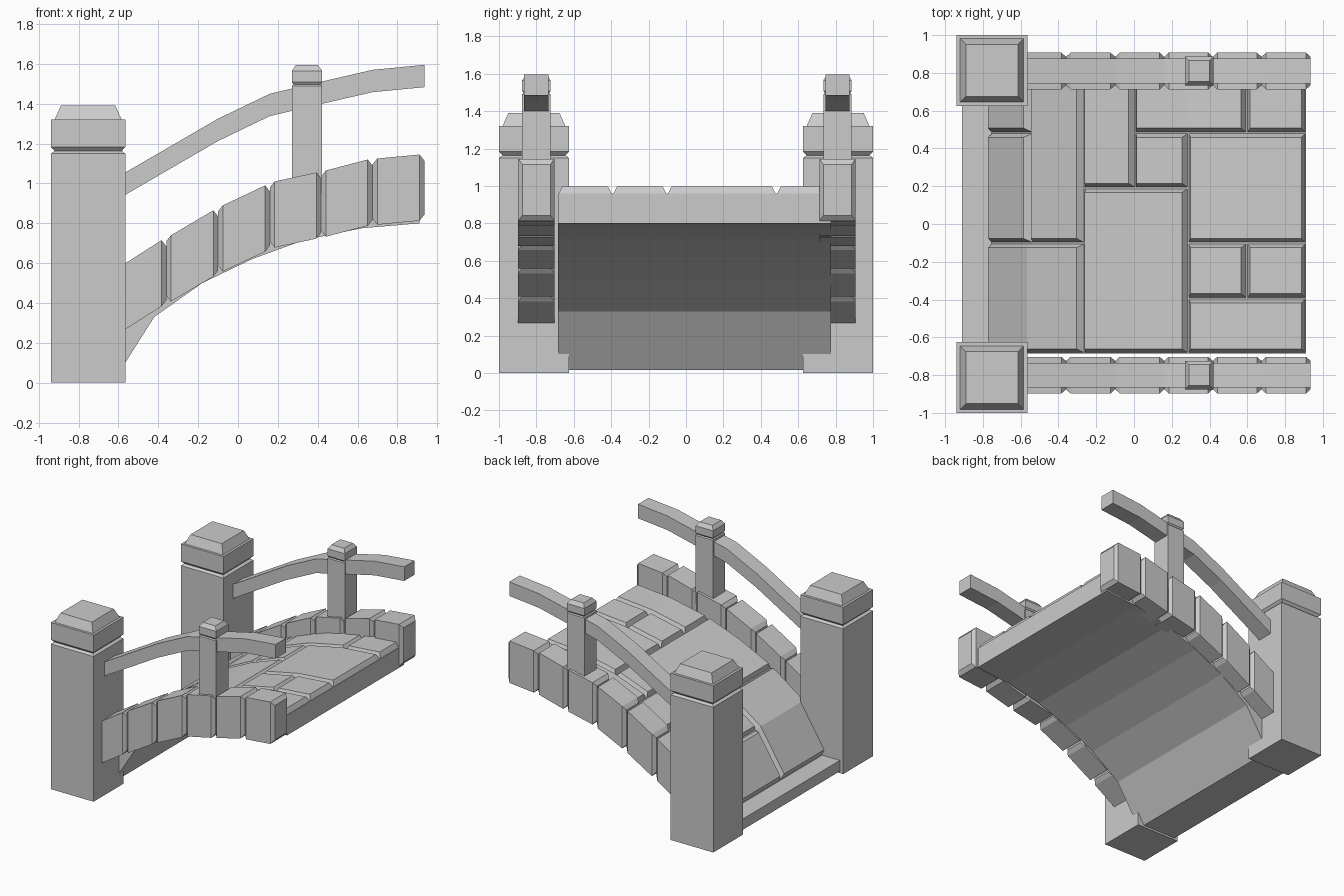
import bpy, bmesh
from mathutils import Vector

if "Cube" in bpy.data.objects:
    bpy.data.objects.remove(bpy.data.objects["Cube"])


def loft(name, rings):
    """Join matching rings of points into a closed solid."""
    bm = bmesh.new()
    vs = [[bm.verts.new(p) for p in r] for r in rings]
    n = len(rings[0])
    for a, b in zip(vs, vs[1:]):
        for i in range(n):
            j = (i + 1) % n
            bm.faces.new((a[i], a[j], b[j], b[i]))
    bm.faces.new(vs[0][::-1])
    bm.faces.new(vs[-1])
    bmesh.ops.recalc_face_normals(bm, faces=bm.faces[:])
    me = bpy.data.meshes.new(name)
    bm.to_mesh(me)
    bm.free()
    ob = bpy.data.objects.new(name, me)
    bpy.context.collection.objects.link(ob)
    return ob


def square_post(name, x, y, levels):
    """Square column from (half width, z) levels."""
    loft(name, [[(x + sx * r, y + sy * r, z)
                 for sx, sy in ((-1, -1), (1, -1), (1, 1), (-1, 1))]
                for r, z in levels])


def bar_ring(x, y, hw, z0, z1):
    return [(x, y - hw, z0), (x, y + hw, z0), (x, y + hw, z1), (x, y - hw, z1)]


# Arch underside; the deck is an offset of this line
ARCH = [Vector(p) for p in ((-.62, .015), (-.42, .33), (-.18, .50), (.07, .62),
                            (.33, .715), (.62, .775), (.91, .80))]


def arch_point(i, h):
    """Mitred offset of arch corner i by height h."""
    last = len(ARCH) - 1
    if i == last:
        return ARCH[i] + Vector((0, h))
    d2 = (ARCH[i + 1] - ARCH[i]).normalized()
    d1 = (ARCH[i] - ARCH[i - 1]).normalized() if i else d2
    n1, n2 = Vector((-d1.y, d1.x)), Vector((-d2.y, d2.x))
    m = (n1 + n2).normalized()
    return ARCH[i] + m * (h / m.dot(n1))


def deck_point(t, h):
    i = min(int(t), len(ARCH) - 2)
    return arch_point(i, h).lerp(arch_point(i + 1, h), t - i)


# Arched slab with the sill at its foot
Y0, Y1 = -.685, .775
top = [arch_point(i, .16) for i in range(len(ARCH))]
profile = ARCH + top[::-1] + [Vector((-.91, top[0].y)), Vector((-.91, .015))]
loft("arch_slab", [[(p.x, y, p.y) for p in profile] for y in (Y0, Y1)])

# Paving stones: first column, last column, first row, last row
STONES = [(0, 1, 4, 5), (0, 1, 2, 4), (1, 2, 2, 5), (2, 3, 3, 5), (3, 5, 4, 5),
          (5, 6, 4, 5), (3, 4, 3, 4), (4, 6, 2, 4), (0, 2, 0, 2), (2, 4, 0, 3),
          (4, 5, 1, 2), (5, 6, 1, 2), (4, 6, 0, 1)]
row = (Y1 - Y0) / 5
for k, (c0, c1, r0, r1) in enumerate(STONES):
    ya, yb = Y0 + r0 * row + .004, Y0 + r1 * row - .004
    rings = []
    for t in range(c0, c1 + 1):
        shift = .075 if t == c0 else -.075 if t == c1 else 0
        base = deck_point(t + shift * .12, .158)
        crown = deck_point(t + shift, .2)
        rings.append([(base.x, ya, base.y), (base.x, yb, base.y),
                      (crown.x, yb - .02, crown.y), (crown.x, ya + .02, crown.y)])
    loft(f"paving_stone_{k}", rings)

# Edge stones: start x, end x, top z at start and end
EDGE = [(-.62, -.36, .58, .715), (-.36, -.10, .74, .865), (-.10, .16, .89, .99),
        (.16, .417, 1.01, 1.055), (.417, .675, 1.065, 1.12), (.675, .935, 1.125, 1.145)]
RAIL = [(-.60, 1.035), (-.10, 1.325), (.16, 1.45), (.415, 1.51), (.675, 1.57), (.935, 1.595)]
for side, tag in ((-1, "front"), (1, "back")):
    y = side * .805 + .005
    for k, (xa, xb, za, zb) in enumerate(EDGE):
        c, h = .024, .332
        loft(f"{tag}_edge_stone_{k}", [
            bar_ring(xa, y, .075, za - h + .03, za - .03),
            bar_ring(xa + c, y, .097, za - h, za),
            bar_ring(xb - c, y, .097, zb - h, zb),
            bar_ring(xb, y, .075, zb - h + .03, zb - .03)])
    # Curved handrail
    loft(f"{tag}_handrail", [bar_ring(x, y, .065, z - .112, z) for x, z in RAIL])
    # Small rail post and large end post
    square_post(f"{tag}_rail_post", .346, y + .0, [
        (.076, .95), (.076, 1.49), (.068, 1.497), (.076, 1.508),
        (.076, 1.565), (.055, 1.595)])
    square_post(f"{tag}_end_post", -.752, side * .813, [
        (.187, 0), (.187, 1.15), (.168, 1.163), (.187, 1.183), (.187, 1.32),
        (.168, 1.32), (.137, 1.39)])
